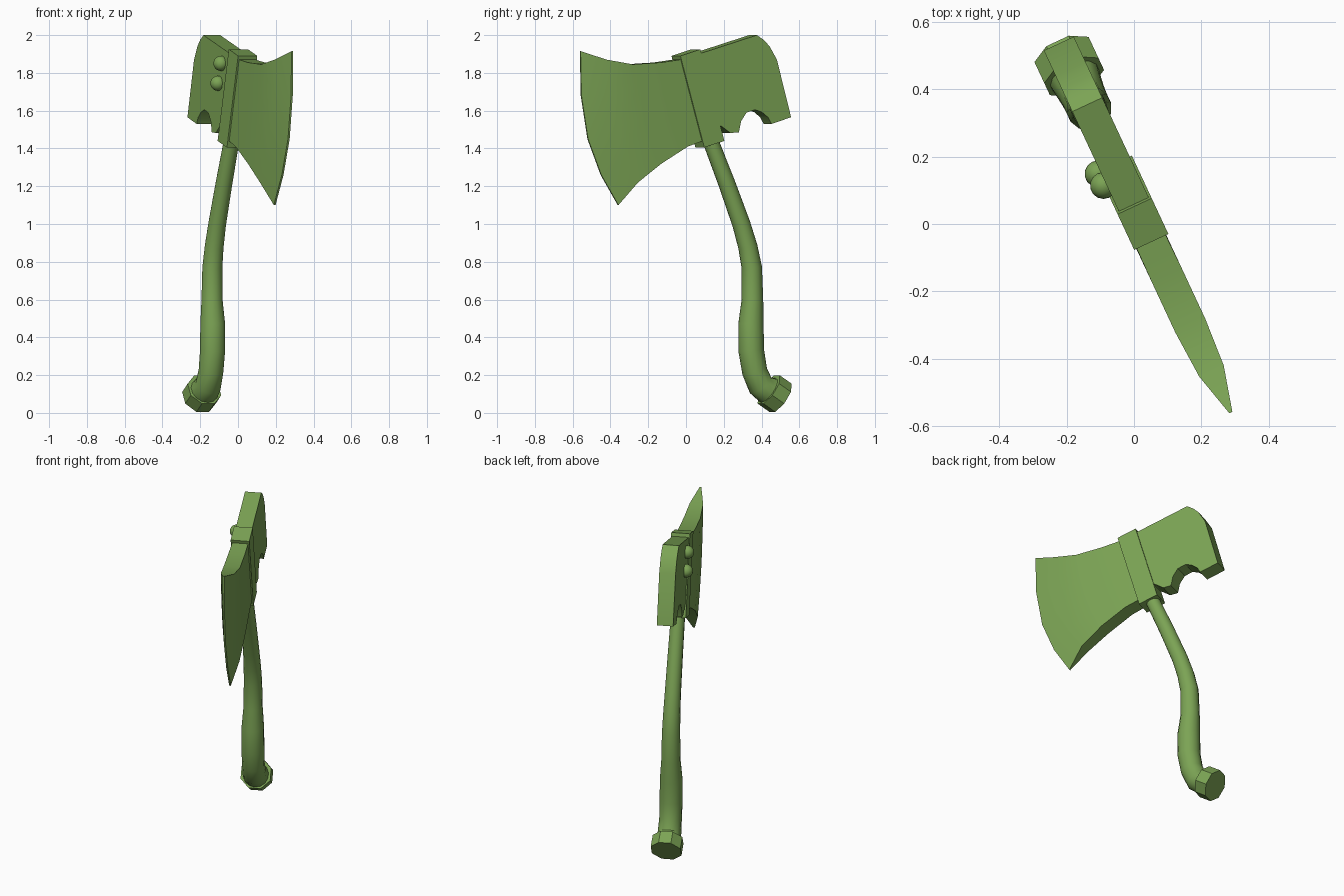
import bpy, bmesh, math
from mathutils import Vector, Matrix

if "Cube" in bpy.data.objects:
    bpy.data.objects.remove(bpy.data.objects["Cube"])

green = bpy.data.materials.new("leaf_green")
green.use_nodes = True
green.diffuse_color = (0.2, 0.37, 0.09, 1)
green.node_tree.nodes["Principled BSDF"].inputs["Base Color"].default_value = (0.2, 0.37, 0.09, 1)

# The axe lies in its own YZ plane, then turns about z
MID = 0.024
TURN = Matrix.Rotation(math.radians(25), 4, "Z")


def finish(name, bm, angle=30):
    bmesh.ops.recalc_face_normals(bm, faces=bm.faces)
    bm.transform(TURN @ Matrix.Translation((MID, 0, 0)))
    mesh = bpy.data.meshes.new(name)
    bm.to_mesh(mesh)
    bm.free()
    mesh.materials.append(green)
    ob = bpy.data.objects.new(name, mesh)
    bpy.context.collection.objects.link(ob)
    bpy.ops.object.select_all(action="DESELECT")
    ob.select_set(True)
    bpy.context.view_layer.objects.active = ob
    bpy.ops.object.shade_smooth_by_angle(angle=math.radians(angle))
    return ob


def slab(name, profile, half):
    """Extrude a side profile to both sides of the middle plane."""
    bm = bmesh.new()
    face = bm.faces.new([bm.verts.new((-half, y, z)) for y, z in profile])
    ext = bmesh.ops.extrude_face_region(bm, geom=[face])
    verts = [v for v in ext["geom"] if isinstance(v, bmesh.types.BMVert)]
    bmesh.ops.translate(bm, verts=verts, vec=(2 * half, 0, 0))
    return finish(name, bm)


def tube(name, path, sides, angle=40):
    """Sweep a circle along (y, z, radius) points."""
    bm = bmesh.new()
    pts = [Vector((0, y, z)) for y, z, r in path]
    rings = []
    for i, p in enumerate(pts):
        along = (pts[min(i + 1, len(pts) - 1)] - pts[max(i - 1, 0)]).normalized()
        side = Vector((1, 0, 0))
        up = along.cross(side)
        ring = []
        for k in range(sides):
            a = math.tau * (k + 0.5) / sides
            ring.append(bm.verts.new(p + path[i][2] * (side * math.cos(a) + up * math.sin(a))))
        rings.append(ring)
    for a, b in zip(rings, rings[1:]):
        for k in range(sides):
            j = (k + 1) % sides
            bm.faces.new((a[k], a[j], b[j], b[k]))
    bm.faces.new(rings[0])
    bm.faces.new(rings[-1])
    return finish(name, bm, angle)


# Handle and its end knob
tube("handle", [(0.07, 1.6, 0.04), (0.132, 1.44, 0.042), (0.225, 1.22, 0.045),
                (0.312, 1.0, 0.048), (0.35, 0.88, 0.051), (0.373, 0.77, 0.054),
                (0.377, 0.6, 0.057), (0.368, 0.47, 0.067), (0.37, 0.33, 0.068),
                (0.39, 0.22, 0.067), (0.425, 0.145, 0.07), (0.475, 0.115, 0.078),
                (0.5, 0.105, 0.078)], 14)
tube("handle_knob", [(0.472, 0.124, 0.096), (0.541, 0.08, 0.096)], 8, 20)

# Collar around the head
slab("collar", [(-0.07, 1.89), (0.047, 1.925), (0.187, 1.44), (0.07, 1.405)], 0.056)

# Back of the head, with a curved notch underneath
slab("head_back", [(0.0, 1.888), (0.38, 2.0), (0.42, 1.975), (0.455, 1.94), (0.497, 1.87),
                   (0.58, 1.565), (0.465, 1.53), (0.445, 1.565), (0.41, 1.592),
                   (0.37, 1.605), (0.32, 1.59), (0.288, 1.545), (0.275, 1.485),
                   (0.225, 1.482), (0.17, 1.52), (0.11, 1.52)], 0.049)

# Blade: columns from the collar to the cutting edge, thinning at the end
top = [(-0.03, 1.875), (-0.178, 1.855), (-0.344, 1.845), (-0.493, 1.87), (-0.629, 1.915)]
low = [(0.08, 1.445), (-0.023, 1.41), (-0.177, 1.32), (-0.31, 1.22), (-0.408, 1.1)]
edge = [top[-1], (-0.624, 1.68), (-0.585, 1.45), (-0.508, 1.26), low[-1]]
halves = [0.047, 0.049, 0.049, 0.04, 0.005]
N = 5
bm = bmesh.new()
grids = []
for sign in (-1, 1):
    grid = []
    for c in range(N):
        col = []
        for r in range(N):
            v, w = r / (N - 1), (c / (N - 1)) ** 2
            bulge = Vector(edge[r]) - Vector(top[-1]).lerp(Vector(low[-1]), v)
            p = Vector(top[c]).lerp(Vector(low[c]), v) + bulge * w
            col.append(bm.verts.new((sign * halves[c], p.x, p.y)))
        grid.append(col)
    for c in range(N - 1):
        for r in range(N - 1):
            bm.faces.new((grid[c][r], grid[c + 1][r], grid[c + 1][r + 1], grid[c][r + 1]))
    grids.append(grid)
a, b = grids
for i in range(N - 1):
    for r in (0, N - 1):
        bm.faces.new((a[i][r], a[i + 1][r], b[i + 1][r], b[i][r]))
    for c in (0, N - 1):
        bm.faces.new((a[c][i], a[c][i + 1], b[c][i + 1], b[c][i]))
finish("blade", bm)

# Two domed rivets on one side
for name, y, z in (("upper_rivet", 0.142, 1.85), ("lower_rivet", 0.18, 1.745)):
    bm = bmesh.new()
    bmesh.ops.create_uvsphere(bm, u_segments=14, v_segments=10, radius=0.04)
    bm.transform(Matrix.Translation((-0.058, y, z)))
    finish(name, bm, 60)
